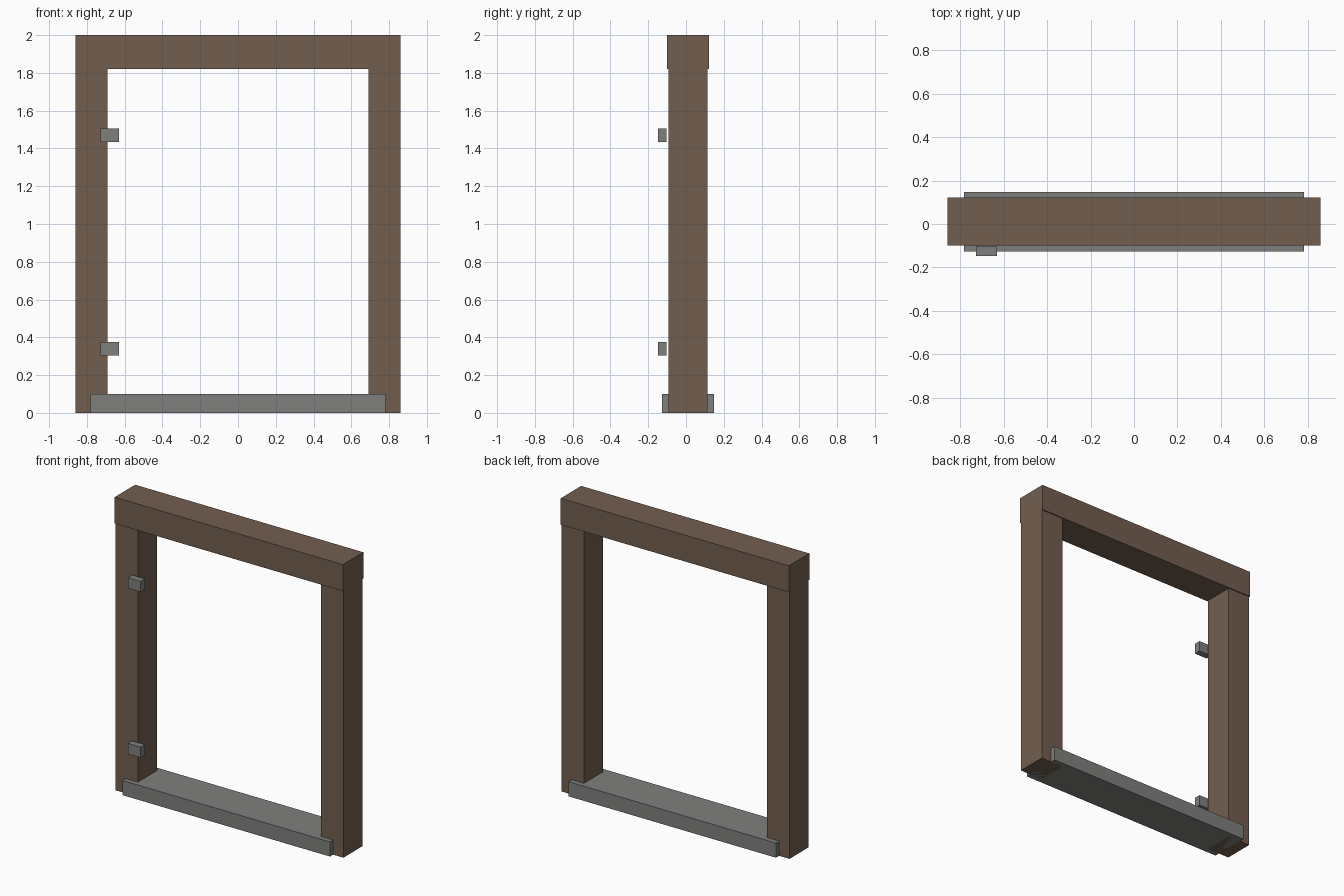
import bpy

if "Cube" in bpy.data.objects:
    bpy.data.objects.remove(bpy.data.objects["Cube"])


def material(name, rgb):
    m = bpy.data.materials.new(name)
    m.diffuse_color = (*rgb, 1.0)
    m.use_nodes = True
    m.node_tree.nodes["Principled BSDF"].inputs["Base Color"].default_value = m.diffuse_color
    return m


brown = material("brown_wood", (0.171, 0.112, 0.078))
grey = material("grey_stone", (0.212, 0.212, 0.206))


def box(name, x, y, z, mat):
    """Box spanning the given (min, max) ranges."""
    spans = (x, y, z)
    bpy.ops.mesh.primitive_cube_add(size=1, location=[(a + b) / 2 for a, b in spans])
    ob = bpy.context.object
    ob.name = name
    ob.scale = [b - a for a, b in spans]
    bpy.ops.object.transform_apply(location=False, rotation=False, scale=True)
    ob.data.materials.append(mat)
    return ob


# Side posts
for side, x in (("left", (-0.86, -0.69)), ("right", (0.69, 0.86))):
    box(side + "_post", x, (-0.093, 0.114), (0.0, 1.82), brown)

# Top beam, slightly deeper than the posts
box("lintel", (-0.86, 0.86), (-0.10, 0.121), (1.82, 2.0), brown)

# Threshold running through the feet of the posts
box("sill", (-0.782, 0.782), (-0.127, 0.148), (0.0, 0.10), grey)

# Hinge blocks in front of the left post
for name, z in (("lower_hinge", 0.34), ("upper_hinge", 1.47)):
    box(name, (-0.727, -0.63), (-0.148, -0.103), (z - 0.036, z + 0.036), grey)
